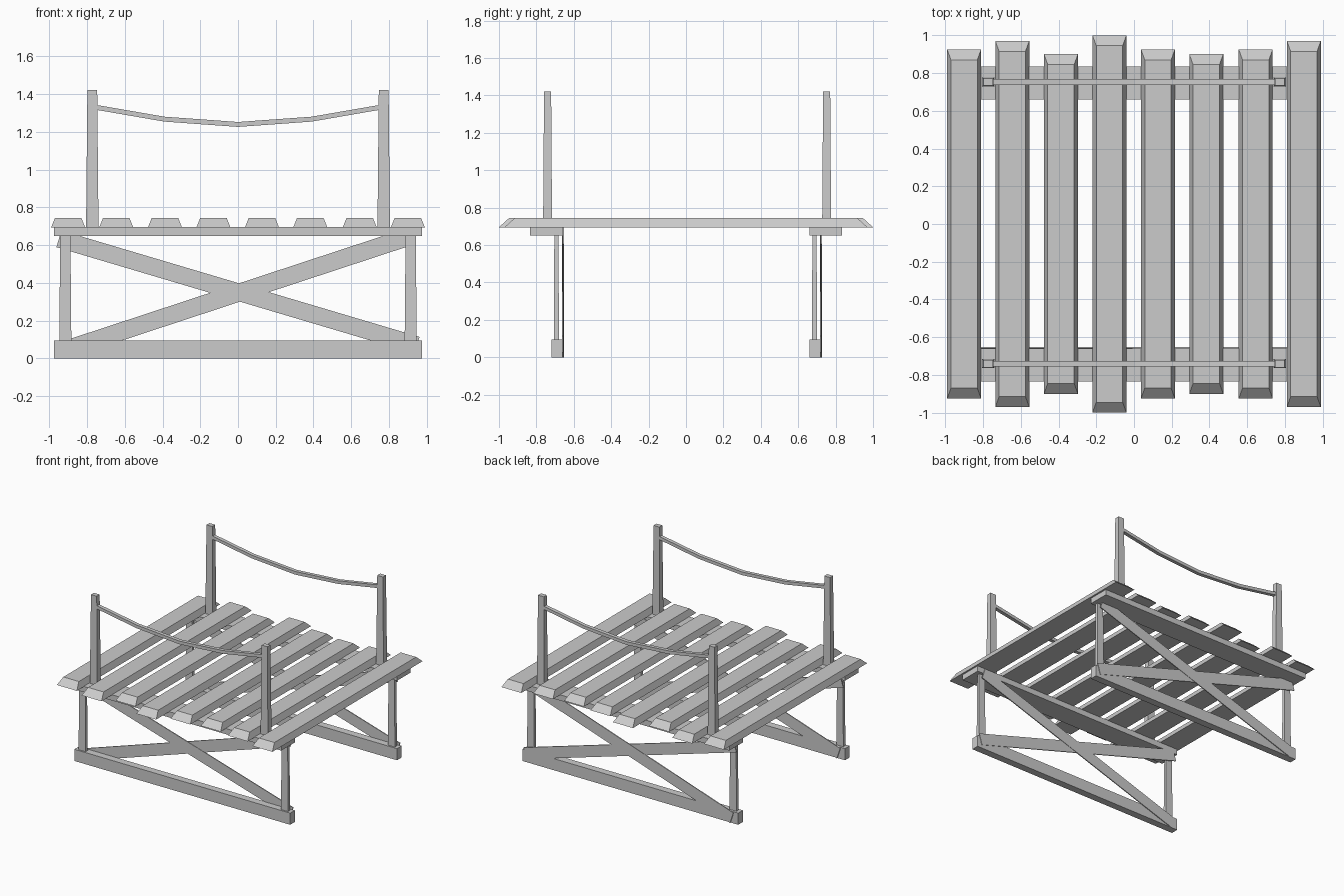
import bpy, bmesh, math
from mathutils import Matrix

if "Cube" in bpy.data.objects:
    bpy.data.objects.remove(bpy.data.objects["Cube"])


def finish(name, bm, matrix=Matrix.Identity(4)):
    bmesh.ops.recalc_face_normals(bm, faces=bm.faces)
    mesh = bpy.data.meshes.new(name)
    bm.to_mesh(mesh)
    bm.free()
    mesh.transform(matrix)
    obj = bpy.data.objects.new(name, mesh)
    bpy.context.collection.objects.link(obj)
    return obj


def loft(name, rings, matrix=Matrix.Identity(4)):
    """Skin a list of four-point rings and cap both ends."""
    bm = bmesh.new()
    loops = [[bm.verts.new(p) for p in ring] for ring in rings]
    for a, b in zip(loops, loops[1:]):
        for i in range(4):
            j = (i + 1) % 4
            bm.faces.new((a[i], a[j], b[j], b[i]))
    bm.faces.new(loops[0])
    bm.faces.new(loops[-1])
    return finish(name, bm, matrix)


def rect(cx, cy, z, hx, hy):
    return [(cx - hx, cy - hy, z), (cx + hx, cy - hy, z),
            (cx + hx, cy + hy, z), (cx - hx, cy + hy, z)]


def block(name, cx, cy, z0, z1, bottom, top=None):
    """Upright block; bottom and top are half sizes, so it may taper."""
    return loft(name, [rect(cx, cy, z0, *bottom), rect(cx, cy, z1, *(top or bottom))])


def brace(name, y, z, slope, half_len, half_w, half_t):
    m = Matrix.Translation((0, y, z)) @ Matrix.Rotation(-math.atan(slope), 4, 'Y')
    return loft(name, [rect(0, 0, -half_w, half_len, half_t),
                       rect(0, 0, half_w, half_len, half_t)], m)


# Deck planks of uneven length, with bevelled tops
half_lengths = [0.925, 0.97, 0.90, 1.0, 0.925, 0.90, 0.925, 0.97]
centres = [-0.90, -0.645, -0.387, -0.13, 0.127, 0.383, 0.645, 0.90]
for i, (x, h) in enumerate(zip(centres, half_lengths)):
    block(f"deck_plank_{i + 1}", x, 0, 0.695, 0.745, (0.09, h), (0.07, h - 0.055))

# Each side: (label, beam y, lower frame y, railing y)
for label, beam_y, frame_y, rail_y in (("front", -0.747, -0.69, -0.740),
                                       ("back", 0.747, 0.69, 0.752)):
    # Beam under the deck and sill on the ground
    block(f"{label}_beam", 0, beam_y, 0.65, 0.697, (0.976, 0.088))
    block(f"{label}_sill", 0, frame_y, 0, 0.095, (0.976, 0.03))

    # Legs and railing posts
    for side, s in (("left", -1), ("right", 1)):
        block(f"{label}_{side}_leg", s * 0.915, frame_y - 0.003, 0.09, 0.655,
              (0.032, 0.014), (0.027, 0.011))
        block(f"{label}_{side}_post", s * 0.772, rail_y, 0.695, 1.422,
              (0.033, 0.024), (0.026, 0.019))

    # Crossed braces on the +y face of the frame
    brace(f"{label}_brace_down", frame_y + 0.030, 0.352, -0.297, 0.99, 0.046, 0.004)
    brace(f"{label}_brace_up", frame_y + 0.033, 0.347, 0.329, 0.97, 0.047, 0.004)

    # Sagging handrail rope with a square section
    path = [(-0.76, 1.332), (-0.39, 1.268), (0, 1.24), (0.39, 1.268), (0.76, 1.332)]
    loft(f"{label}_rope", [[(x, rail_y - 0.015, z - 0.013), (x, rail_y + 0.015, z - 0.013),
                            (x, rail_y + 0.015, z + 0.013), (x, rail_y - 0.015, z + 0.013)]
                           for x, z in path])
